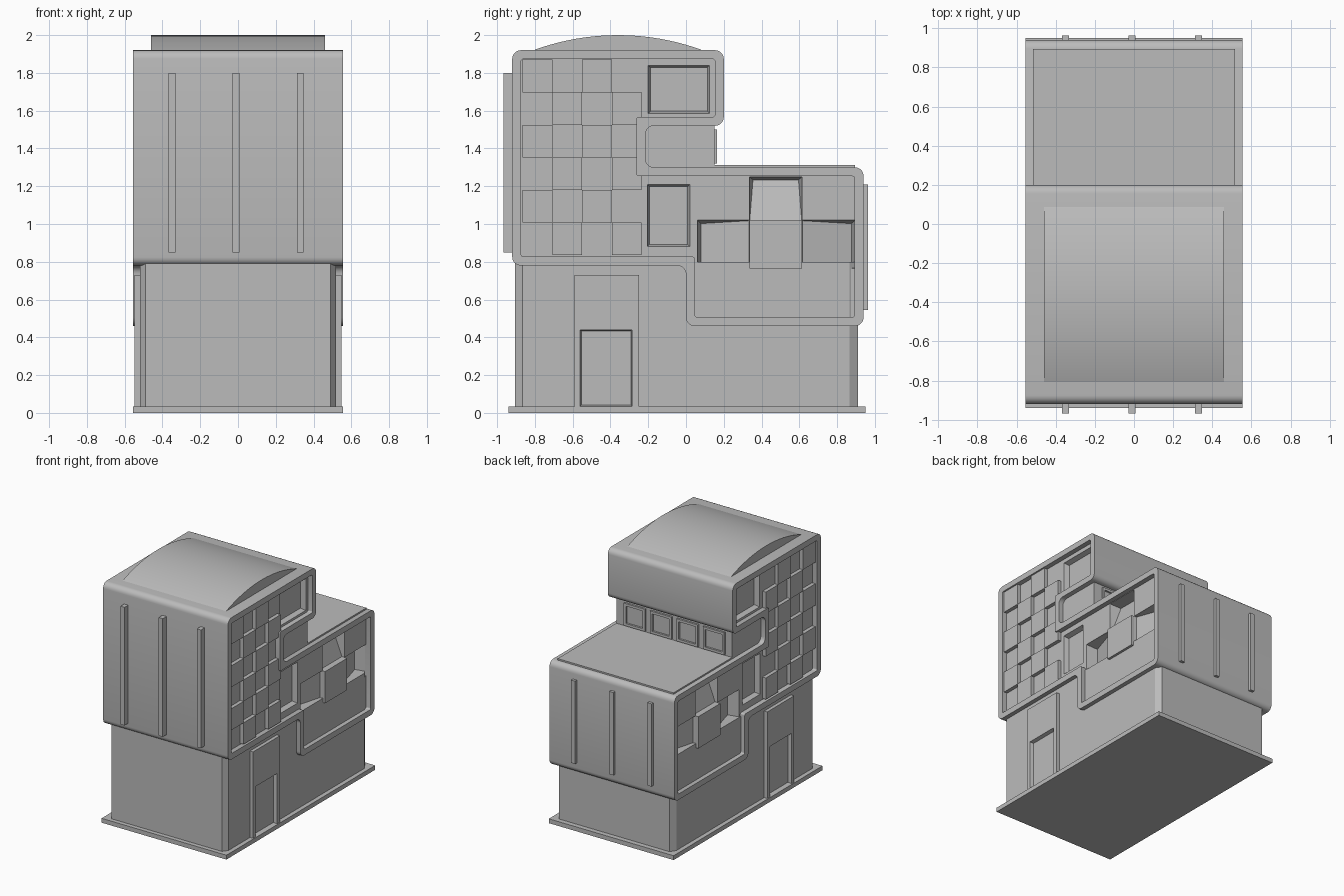
import bpy
import bmesh
import math
from mathutils import Vector

if "Cube" in bpy.data.objects:
    bpy.data.objects.remove(bpy.data.objects["Cube"], do_unlink=True)

GREY = (0.5, 0.5, 0.5, 1)
mat = bpy.data.materials.new("plain grey")
mat.use_nodes = True
mat.diffuse_color = GREY
mat.node_tree.nodes["Principled BSDF"].inputs["Base Color"].default_value = GREY

HALF = 0.555   # outer half width
WALL = 0.515   # recessed wall half width


def finish(bm, name):
    bmesh.ops.recalc_face_normals(bm, faces=bm.faces)
    mesh = bpy.data.meshes.new(name)
    bm.to_mesh(mesh)
    bm.free()
    obj = bpy.data.objects.new(name, mesh)
    bpy.context.collection.objects.link(obj)
    mesh.materials.append(mat)
    return obj


def add_box(bm, x, y, z):
    verts = bmesh.ops.create_cube(bm, size=1)["verts"]
    for v in verts:
        v.co = Vector([(a + b) / 2 + c * (b - a) for c, (a, b) in zip(v.co, (x, y, z))])


def boxes(name, items):
    bm = bmesh.new()
    for item in items:
        add_box(bm, *item)
    return finish(bm, name)


def both(a, b):
    return (a, b), (-b, -a)


def prism(name, loop, half):
    """Extrude a (y, z) outline across the width."""
    bm = bmesh.new()
    face = bm.faces.new([bm.verts.new((-half, y, z)) for y, z in loop])
    new = bmesh.ops.extrude_face_region(bm, geom=[face])["geom"]
    bmesh.ops.translate(bm, vec=(2 * half, 0, 0),
                        verts=[v for v in new if isinstance(v, bmesh.types.BMVert)])
    return finish(bm, name)


def smooth(obj, angle=30):
    bpy.ops.object.select_all(action="DESELECT")
    obj.select_set(True)
    bpy.context.view_layer.objects.active = obj
    bpy.ops.object.shade_smooth_by_angle(angle=math.radians(angle))


def inset(points, d):
    """Move an axis-aligned clockwise outline inward by d."""
    out = []
    for i, p in enumerate(points):
        a = (Vector(p) - Vector(points[i - 1])).normalized()
        b = (Vector(points[(i + 1) % len(points)]) - Vector(p)).normalized()
        out.append(Vector(p) + d * Vector((a.y + b.y, -a.x - b.x)))
    return out


def rounded(points, r, steps=5):
    out = []
    for i, p in enumerate(points):
        p = Vector(p)
        a = (Vector(points[i - 1]) - p).normalized() * r
        b = (Vector(points[(i + 1) % len(points)]) - p).normalized() * r
        centre = p + a + b
        for k in range(steps + 1):
            t = math.pi / 2 * k / steps
            out.append(centre - b * math.cos(t) - a * math.sin(t))
    return out


def cut(obj, hulls):
    """Subtract convex pockets on both sides."""
    bm = bmesh.new()
    for pts in hulls:
        for s in (1, -1):
            vs = [bm.verts.new((s * x, y, z)) for x, y, z in pts]
            bmesh.ops.convex_hull(bm, input=vs)
    cutter = finish(bm, "pocket_cutter")
    mod = obj.modifiers.new("pockets", "BOOLEAN")
    mod.operation = "DIFFERENCE"
    mod.solver = "EXACT"
    mod.object = cutter
    bpy.context.view_layer.objects.active = obj
    bpy.ops.object.modifier_apply(modifier=mod.name)
    bpy.data.objects.remove(cutter, do_unlink=True)


def window_hull(y0, y1, z0, z1, depth, t=0.012, x=WALL):
    rect = [(y0, z0), (y1, z0), (y1, z1), (y0, z1)]
    inner = [(y0 + t, z0 + t), (y1 - t, z0 + t), (y1 - t, z1 - t), (y0 + t, z1 - t)]
    return [(x + 0.02, *p) for p in rect] + [(x, *p) for p in rect] + [(x - depth, *p) for p in inner]


# Base plinth and chamfered ground floor
boxes("base_plate", [((-HALF, HALF), (-0.94, 0.95), (0, 0.035))])
bm = bmesh.new()
cx, cy = 0.49, 0.865
corners = [(0.52, -cy), (0.52, cy), (cx, 0.91), (-cx, 0.91),
           (-0.52, cy), (-0.52, -cy), (-cx, -0.905), (cx, -0.905)]
face = bm.faces.new([bm.verts.new((x, y, 0.035)) for x, y in corners])
new = bmesh.ops.extrude_face_region(bm, geom=[face])["geom"]
bmesh.ops.translate(bm, vec=(0, 0, 0.765), verts=[v for v in new if isinstance(v, bmesh.types.BMVert)])
finish(bm, "ground_floor")

# Entrance surrounds with recessed doors
surround = boxes("door_surround", [(x, (-0.59, -0.25), (0.035, 0.73)) for x in both(0.48, 0.548)])
cut(surround, [window_hull(-0.56, -0.285, 0.035, 0.44, 0.03, 0.008, 0.548)])

# Rounded wrapping band, hollow on both sides
outline = [(-0.92, 1.92), (0.2, 1.92), (0.2, 1.52), (-0.215, 1.52), (-0.215, 1.3),
           (0.94, 1.3), (0.94, 0.46), (0, 0.46), (0, 0.78), (-0.92, 0.78)]
outer = rounded(outline, 0.045)
inner = rounded(inset(outline, 0.047), 0.012)
bm = bmesh.new()
rings = [[bm.verts.new((x, y, z)) for y, z in loop]
         for x, loop in ((-HALF, outer), (HALF, outer), (HALF, inner), (-HALF, inner))]
for a, b in zip(rings, rings[1:] + rings[:1]):
    for i in range(len(a)):
        bm.faces.new((a[i - 1], a[i], b[i], b[i - 1]))
smooth(finish(bm, "wrapping_band"))

# Recessed side walls with windows and sloped pockets
core = prism("side_walls", inset(outline, 0.025), WALL)
cols = [0.06, 0.335, 0.615, 0.895]
rows = [0.515, 0.765, 1.02, 1.25]
hulls = [window_hull(-0.2, 0.125, 1.585, 1.84, 0.04),
         window_hull(-0.205, 0.02, 0.88, 1.21, 0.04)]
mid_y, mid_z = (cols[1] + cols[2]) / 2, (rows[1] + rows[2]) / 2
for i, j in ((0, 1), (2, 1), (1, 0), (1, 2)):
    rect = [(y, z) for y in cols[i:i + 2] for z in rows[j:j + 2]]
    centre = Vector(((cols[i] + cols[i + 1]) / 2, (rows[j] + rows[j + 1]) / 2))
    away = Vector((i - 1, j - 1))
    pts = [(x, y, z) for x in (WALL, WALL + 0.02) for y, z in rect]
    for p in rect:
        off = Vector(p) - centre
        outward = off.dot(away) > 0
        q = centre + off * (0.86 if outward else 0.98)
        pts.append((WALL - (0.09 if outward else 0.02), q.x, q.y))
    hulls.append(pts)
cut(core, hulls)

# Raised centre block of the large pattern
boxes("centre_block", [(x, (cols[1], cols[2]), (rows[1], rows[2])) for x in both(0.47, 0.54)])

# Checkerboard of raised tiles
tiles = []
y0, dy, z0, dz = -0.865, 0.1575, 0.835, 0.1725
for i in range(4):
    for j in range(6):
        if (i + j) % 2:
            for x in both(0.5, 0.545):
                tiles.append((x, (y0 + i * dy, y0 + (i + 1) * dy), (z0 + j * dz, z0 + (j + 1) * dz)))
boxes("checker_tiles", tiles)

# Recessed upper storey with framed windows facing the terrace
boxes("upper_storey", [((-WALL, WALL), (-0.25, 0.15), (1.28, 1.54))])
frames = []
for x in (-0.36, -0.125, 0.11, 0.345):
    for s in (-1, 1):
        edge = x + s * 0.085
        frames.append(((edge - 0.01, edge + 0.01), (0.14, 0.165), (1.33, 1.49)))
        bar = 1.41 + s * 0.08
        frames.append(((x - 0.095, x + 0.095), (0.14, 0.165), (bar - 0.01, bar + 0.01)))
boxes("terrace_windows", frames)

# Terrace slab
boxes("terrace_slab", [((-WALL, WALL), (0.15, 0.895), (1.29, 1.312))])

# Curved roof
n = 24
arc = [(-0.36 + 0.447 * math.cos(math.pi * k / n), 0) for k in range(n + 1)]
radius = (0.447 ** 2 + 0.08 ** 2) / 0.16
arc = [(y, 2 - radius + math.sqrt(radius ** 2 - (y + 0.36) ** 2)) for y, _ in arc]
smooth(prism("curved_roof", arc + [(-0.807, 1.91), (0.087, 1.91)], 0.46))

# Vertical fins on front and back
fins = []
for x in (-0.35, -0.01, 0.33):
    fins.append(((x - 0.018, x + 0.018), (-0.967, -0.9), (0.85, 1.8)))
    fins.append(((x - 0.018, x + 0.018), (0.92, 0.963), (0.545, 1.21)))
boxes("vertical_fins", fins)
